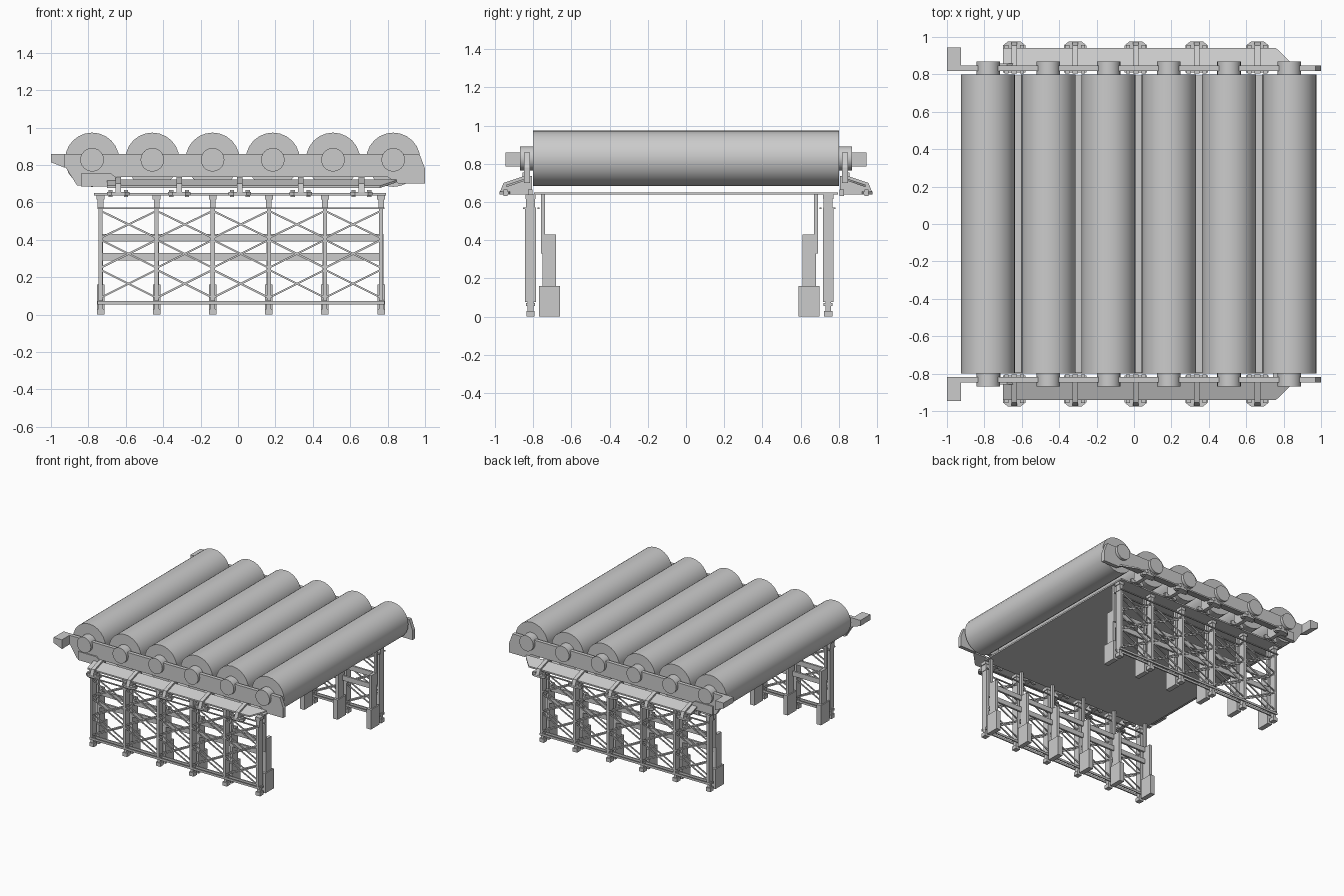
import bpy, bmesh, math
from mathutils import Vector

if "Cube" in bpy.data.objects:
    bpy.data.objects.remove(bpy.data.objects["Cube"])


def finish(name, bm):
    bmesh.ops.recalc_face_normals(bm, faces=bm.faces)
    me = bpy.data.meshes.new(name)
    bm.to_mesh(me)
    bm.free()
    ob = bpy.data.objects.new(name, me)
    bpy.context.collection.objects.link(ob)
    return ob


def add_box(bm, x0, x1, y0, y1, z0, z1):
    r = bmesh.ops.create_cube(bm, size=1)
    for v in r["verts"]:
        v.co = Vector(((x0 + x1) / 2 + v.co.x * (x1 - x0),
                       (y0 + y1) / 2 + v.co.y * (y1 - y0),
                       (z0 + z1) / 2 + v.co.z * (z1 - z0)))


def add_prism(bm, points, offset):
    """Extrude a closed loop of 3D points along an offset."""
    f = bm.faces.new([bm.verts.new(p) for p in points])
    r = bmesh.ops.extrude_face_region(bm, geom=[f], use_keep_orig=True)
    vs = [g for g in r["geom"] if isinstance(g, bmesh.types.BMVert)]
    bmesh.ops.translate(bm, verts=vs, vec=offset)


def add_bar(bm, a, b, w, d):
    """Flat brace lying in an xz plane from a to b."""
    a, b = Vector(a), Vector(b)
    t = (b - a).normalized()
    n = Vector((-t.z, 0, t.x)) * w / 2
    h = Vector((0, d / 2, 0))
    add_prism(bm, [a - n - h, b - n - h, b + n - h, a + n - h], h * 2)


def cylinder_y(name, x, z, r, half, sides):
    bpy.ops.mesh.primitive_cylinder_add(vertices=sides, radius=r, depth=2 * half,
                                        location=(x, 0, z), rotation=(math.pi / 2, 0, 0))
    ob = bpy.context.object
    ob.name = name
    bpy.ops.object.shade_smooth_by_angle(angle=math.radians(35))


def mirrored(name, bm, centre=0.0):
    """Duplicate geometry across the plane y = centre."""
    r = bmesh.ops.duplicate(bm, geom=bm.verts[:] + bm.edges[:] + bm.faces[:])
    for v in r["geom"]:
        if isinstance(v, bmesh.types.BMVert):
            v.co.y = -v.co.y
    bmesh.ops.translate(bm, verts=bm.verts[:], vec=(0, centre, 0))
    return finish(name, bm)


# Six rollers with their axles
for i in range(6):
    x = -0.78 + 0.322 * i
    cylinder_y(f"roller_{i + 1}", x, 0.828, 0.145, 0.8, 24)
    cylinder_y(f"axle_{i + 1}", x, 0.828, 0.063, 0.87, 24)

# Side rails that carry the axles
bm = bmesh.new()
rail = [(-1, .86), (.97, .86), (1, .78), (1, .70), (.86, .70), (.80, .735),
        (-.66, .735), (-.70, .69), (-.86, .69), (-.92, .785), (-1, .815)]
add_prism(bm, [(x, .817, z) for x, z in rail], (0, .03, 0))
mirrored("side_rail", bm)

# Outward tabs at the left end of the rails
bm = bmesh.new()
tab = [(-1, .86), (-.925, .86), (-.925, .785), (-1, .815)]
add_prism(bm, [(x, .84, z) for x, z in tab], (0, .105, 0))
mirrored("end_tab", bm)

# Small cover plates on the left of the rails
bm = bmesh.new()
cover = [(-.84, .755), (-.68, .755), (-.63, .72), (-.63, .685), (-.84, .685)]
add_prism(bm, [(x, .845, z) for x, z in cover], (0, .012, 0))
mirrored("rail_cover", bm)

# Sloping walkway aprons
bm = bmesh.new()
apron = [(-.70, .845), (.85, .845), (.83, .872), (.76, .94), (-.70, .94)]
add_prism(bm, [(x, y, .722 - (y - .845) * .34) for x, y in apron], (0, 0, -.012))
mirrored("apron", bm)

# Support brackets: gusset, foot and bolts
bm = bmesh.new()
rib = [(.805, .64), (.805, .735), (.85, .735), (.955, .70), (.975, .65), (.975, .64)]
for i in range(5):
    x = -0.64 + 0.325 * i
    add_prism(bm, [(x - .015, y, z) for y, z in rib], (.03, 0, 0))
    foot = [(-.06, .93), (-.035, .92), (.035, .92), (.06, .93), (.06, .955),
            (.035, .975), (-.035, .975), (-.06, .955)]
    add_prism(bm, [(x + a, b, .638) for a, b in foot], (0, 0, .017))
    add_box(bm, x - .06, x + .06, .81, .825, .638, .655)
    for dx in (-.042, .042):
        for y in (.945, .815):
            add_box(bm, x + dx - .011, x + dx + .011, y - .011, y + .011, .63, .665)
mirrored("bracket", bm)

# Deck sheet under the rollers
bm = bmesh.new()
add_box(bm, -.77, .79, -.795, .795, .638, .65)
finish("deck", bm)

# Leg rows, centred slightly forward of the rollers
CENTRE = -0.035
xs = [-0.735 + 0.3 * i for i in range(6)]
bm = bmesh.new()
for x in xs:
    add_box(bm, x - .02, x + .02, .757, .801, 0, .03)
    add_box(bm, x - .012, x + .012, .764, .794, .03, .08)
    add_box(bm, x - .011, x + .011, .751, .807, .075, .572)
    add_box(bm, x - .015, x + .015, .755, .803, .565, .625)
    add_box(bm, x - .021, x + .021, .752, .806, .615, .64)
mirrored("outer_leg", bm, CENTRE)

# Inner posts with wide bases and thin hangers
bm = bmesh.new()
for x in xs:
    add_box(bm, x - .02, x + .02, .624, .735, 0, .16)
    add_box(bm, x - .012, x + .012, .645, .716, .155, .43)
    add_box(bm, x - .01, x + .01, .704, .725, .33, .64)
mirrored("inner_post", bm, CENTRE)

# Horizontal rails along the leg rows
bm = bmesh.new()
for z0, z1 in ((.29, .33), (.39, .43)):
    add_box(bm, -.745, .775, .70, .716, z0, z1)
for y in (.738, .812):
    add_box(bm, -.752, .782, y - .005, y + .005, .564, .572)
for y in (.76, .798):
    add_box(bm, -.752, .782, y - .005, y + .005, .055, .072)
mirrored("leg_rail", bm, CENTRE)

# Crossed braces, three tiers in each bay
bm = bmesh.new()
for a, b in zip(xs, xs[1:]):
    for z0, z1 in ((.09, .24), (.25, .40), (.41, .555)):
        for y in (.758, .80):
            add_bar(bm, (a, y - .003, z0), (b, y - .003, z1), .01, .006)
            add_bar(bm, (a, y + .003, z1), (b, y + .003, z0), .01, .006)
mirrored("cross_brace", bm, CENTRE)
